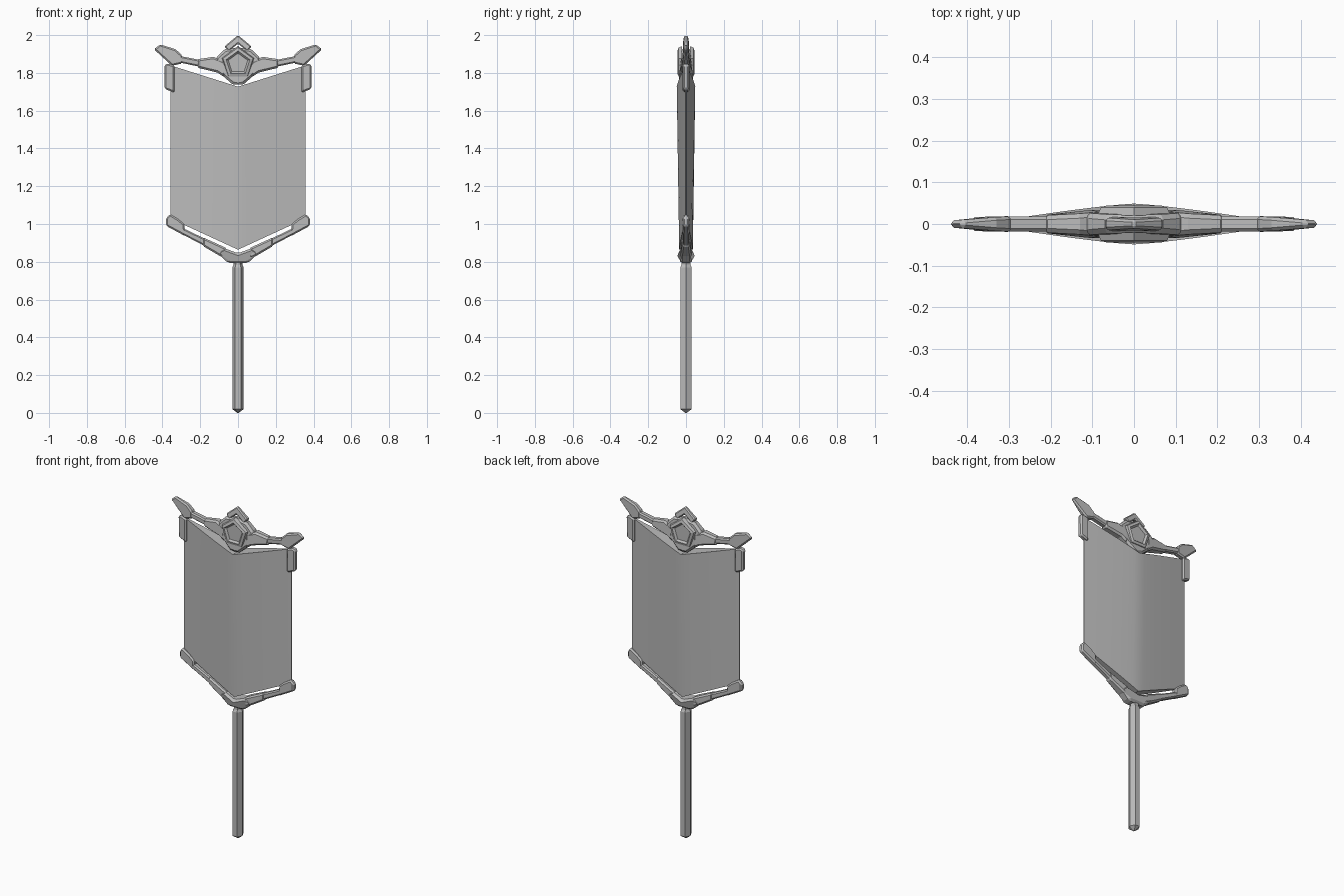
import bpy, bmesh, math

cube = bpy.data.objects.get("Cube")
if cube:
    bpy.data.objects.remove(cube, do_unlink=True)

grey = bpy.data.materials.new("plain grey")
grey.use_nodes = True
COLOUR = (0.5, 0.5, 0.5, 1)
grey.diffuse_color = COLOUR
grey.node_tree.nodes["Principled BSDF"].inputs["Base Color"].default_value = COLOUR


def finish(name, bm, bevel=0):
    """Turn a bmesh into a named object, optionally chamfered."""
    bmesh.ops.recalc_face_normals(bm, faces=bm.faces[:])
    mesh = bpy.data.meshes.new(name)
    bm.to_mesh(mesh)
    bm.free()
    mesh.materials.append(grey)
    obj = bpy.data.objects.new(name, mesh)
    bpy.context.collection.objects.link(obj)
    if bevel:
        mod = obj.modifiers.new("chamfer", "BEVEL")
        mod.width = bevel
        mod.segments = 1
        mod.limit_method = "ANGLE"
        mod.angle_limit = math.radians(40)
    return obj


def skin(bm, rings, closed=False):
    """Join equal rings with quads, capping the ends unless closed."""
    n = len(rings[0])
    last = len(rings) if closed else len(rings) - 1
    for k in range(last):
        a, b = rings[k], rings[(k + 1) % len(rings)]
        for i in range(n):
            j = (i + 1) % n
            bm.faces.new((a[i], a[j], b[j], b[i]))
    if not closed:
        bm.faces.new(rings[0])
        bm.faces.new(rings[-1])


def plate(name, points, bevel=0.01, side=1):
    """Solid from an outline of (x, z, half thickness)."""
    bm = bmesh.new()
    rings = [[bm.verts.new((side * x, s * t, z)) for x, z, t in points] for s in (-1, 1)]
    skin(bm, rings)
    return finish(name, bm, bevel)


def symmetric(half):
    """Complete a half outline running from the centre line and back to it."""
    return half + [(-x, z, t) for x, z, t in reversed(half) if x > 0]


# Pole: hexagonal shaft with a pointed foot
bm = bmesh.new()
rings = []
for r, z in ((0.004, 0), (0.03, 0.02), (0.03, 0.77), (0.024, 0.782), (0.022, 0.81)):
    rings.append([bm.verts.new((r * math.cos(i * math.pi / 3),
                                r * 1.15 * math.sin(i * math.pi / 3), z)) for i in range(6)])
skin(bm, rings)
finish("pole", bm)

# Banner: lens-shaped panel with a V-cut top and a V-shaped bottom
HALF = 0.358
STEPS = 10
bm = bmesh.new()
rings = []
for k in range(-STEPS, STEPS + 1):
    u = abs(k) / STEPS
    bulge = 1 - u ** 1.25
    low, high = 0.864 + 0.165 * u, 1.727 + 0.113 * u
    y0, y1 = 0.002 + 0.034 * bulge, 0.002 + 0.047 * bulge
    x = HALF * k / STEPS
    rings.append([bm.verts.new(p) for p in
                  ((x, -y0, low), (x, y0, low), (x, y1, high), (x, -y1, high))])
skin(bm, rings)
banner = finish("banner", bm)
bpy.context.view_layer.objects.active = banner
banner.select_set(True)
bpy.ops.object.shade_smooth_by_angle(angle=math.radians(30))
banner.select_set(False)

# Lower socket that holds the pole
plate("lower_socket", symmetric([
    (0, 0.793, 0.032), (0.052, 0.793, 0.03), (0.088, 0.826, 0.032),
    (0.11, 0.85, 0.028), (0.075, 0.873, 0.034), (0, 0.845, 0.042)]), 0.012)

# Hub behind the pentagon
plate("upper_hub", symmetric([
    (0, 1.738, 0.042), (0.03, 1.74, 0.04), (0.07, 1.775, 0.034),
    (0.115, 1.815, 0.03), (0.118, 1.88, 0.026), (0.07, 1.925, 0.022),
    (0, 1.935, 0.022)]), 0.012)

# Chevron crest
plate("crest_chevron", symmetric([
    (0, 1.955, 0.016), (0.048, 1.915, 0.018), (0.072, 1.94, 0.014),
    (0, 2.0, 0.01)]), 0.006)

# Pentagon frames with sunken centres, front and back
for face, s in (("front", -1), ("back", 1)):
    bm = bmesh.new()
    loops = []
    for r, y in ((0.092, 0.02), (0.084, 0.04), (0.066, 0.045), (0.054, 0.034)):
        loops.append([bm.verts.new((r * math.sin(i * math.tau / 5), s * y,
                                    1.85 + r * math.cos(i * math.tau / 5))) for i in range(5)])
    skin(bm, loops)
    finish(face + "_pentagon", bm)

for label, s in (("left", 1), ("right", -1)):
    # Upper arm, inner and outer lengths
    plate(label + "_inner_arm", [
        (0.07, 1.775, 0.034), (0.11, 1.802, 0.032), (0.217, 1.828, 0.022),
        (0.217, 1.872, 0.02), (0.13, 1.885, 0.024), (0.07, 1.86, 0.03)], 0.01, s)
    plate(label + "_outer_arm", [
        (0.2, 1.832, 0.018), (0.31, 1.855, 0.018), (0.31, 1.89, 0.018),
        (0.2, 1.868, 0.018)], 0.007, s)
    # Pointed wing tip
    plate(label + "_wing_tip", [
        (0.295, 1.85, 0.019), (0.35, 1.838, 0.018), (0.445, 1.925, 0.008),
        (0.412, 1.951, 0.01), (0.33, 1.925, 0.017), (0.295, 1.892, 0.019)], 0.008, s)
    # Hanging clasp at the banner's upper corner
    plate(label + "_upper_clasp", [
        (0.335, 1.695, 0.018), (0.388, 1.715, 0.016), (0.39, 1.842, 0.016),
        (0.372, 1.85, 0.018), (0.335, 1.838, 0.018)], 0.008, s)
    # Lower arm, inner and outer lengths
    plate(label + "_lower_inner_arm", [
        (0.06, 0.815, 0.028), (0.1, 0.833, 0.028), (0.187, 0.884, 0.02),
        (0.187, 0.93, 0.02), (0.06, 0.872, 0.03)], 0.009, s)
    plate(label + "_lower_outer_arm", [
        (0.17, 0.88, 0.017), (0.3, 0.948, 0.017), (0.3, 0.982, 0.017),
        (0.17, 0.92, 0.017)], 0.007, s)
    # Lower corner clasp
    plate(label + "_lower_clasp", [
        (0.28, 0.936, 0.018), (0.38, 0.99, 0.016), (0.38, 1.033, 0.016),
        (0.36, 1.052, 0.016), (0.315, 1.025, 0.018), (0.283, 0.998, 0.018)], 0.008, s)
